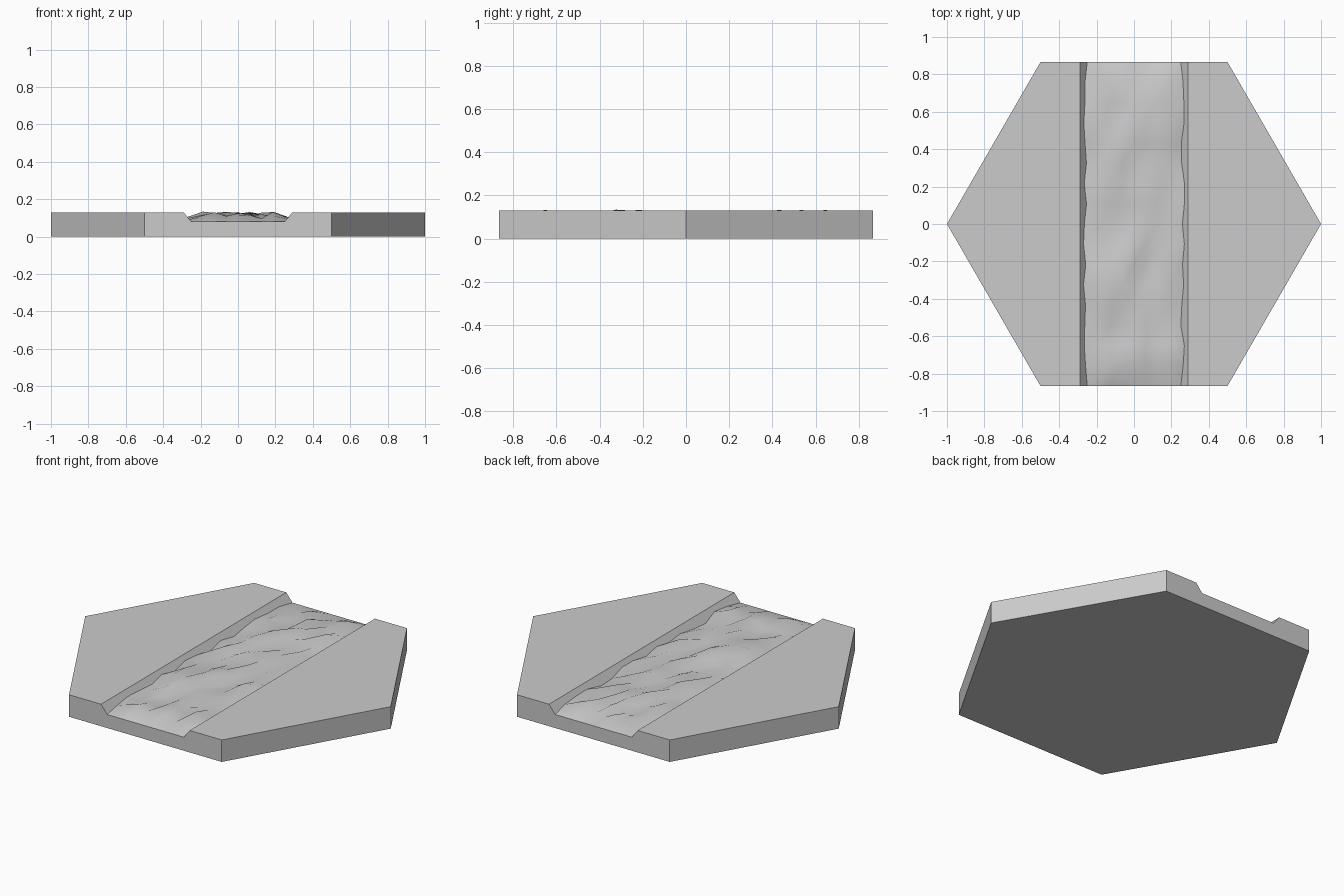
import bpy, bmesh, math, random
from mathutils import Vector

random.seed(11)
TOP, BED = 0.13, 0.08          # land height, channel bed height
RIM, TOE = 0.29, 0.25          # half widths of the channel at top and bed
END = math.sqrt(3) / 2         # half depth of the hexagon

cube = bpy.data.objects.get("Cube")
if cube:
    bpy.data.objects.remove(cube, do_unlink=True)

stone = bpy.data.materials.new("plain_grey")
stone.use_nodes = True
grey = (0.6, 0.6, 0.6, 1)
stone.diffuse_color = grey
stone.node_tree.nodes["Principled BSDF"].inputs["Base Color"].default_value = grey


def add_object(name, bm):
    bmesh.ops.recalc_face_normals(bm, faces=bm.faces)
    mesh = bpy.data.meshes.new(name)
    bm.to_mesh(mesh)
    bm.free()
    mesh.materials.append(stone)
    obj = bpy.data.objects.new(name, mesh)
    bpy.context.collection.objects.link(obj)
    return obj


# Hexagonal land with sloped river banks
bm = bmesh.new()
corners = [bm.verts.new((math.cos(a), math.sin(a), 0))
           for a in (i * math.pi / 3 for i in range(6))]
base = bm.faces.new(corners)
top = bmesh.ops.extrude_face_region(bm, geom=[base], use_keep_orig=True)
bmesh.ops.translate(bm, vec=(0, 0, TOP),
                    verts=[g for g in top["geom"] if isinstance(g, bmesh.types.BMVert)])
for x in (-RIM, -TOE, TOE, RIM):
    bmesh.ops.bisect_plane(bm, geom=bm.verts[:] + bm.edges[:] + bm.faces[:],
                           plane_co=(x, 0, 0), plane_no=(1, 0, 0))
for v in bm.verts:
    if abs(v.co.x) < TOE + 0.01 and v.co.z > BED:
        v.co.z = BED
bmesh.ops.recalc_face_normals(bm, faces=bm.faces)
bed = [f for f in bm.faces
       if f.normal.z > 0.99 and abs(f.calc_center_median().z - BED) < 0.01]
bmesh.ops.delete(bm, geom=bed, context='FACES')
add_object("land", bm)

# Choppy river surface, level with the bed at both ends
COLS, ROWS = 8, 16
bm = bmesh.new()
grid = []
for r in range(ROWS + 1):
    line = []
    for c in range(COLS + 1):
        x = TOE * (2 * c / COLS - 1)
        y = END * (2 * r / ROWS - 1)
        z = BED
        if 0 < r < ROWS:
            side = c in (0, COLS)
            z += random.uniform(0, 0.025) if side else random.uniform(0.008, 0.054)
        # Outer columns follow the slope of the bank
        if c in (0, COLS):
            x += math.copysign((z - BED) * (RIM - TOE) / (TOP - BED), x)
        line.append(bm.verts.new(Vector((x, y, z))))
    grid.append(line)
for a, b in zip(grid, grid[1:]):
    for c in range(COLS):
        bm.faces.new((a[c], a[c + 1], b[c + 1], b[c]))
water = add_object("river_water", bm)
for p in water.data.polygons:
    p.use_smooth = True
